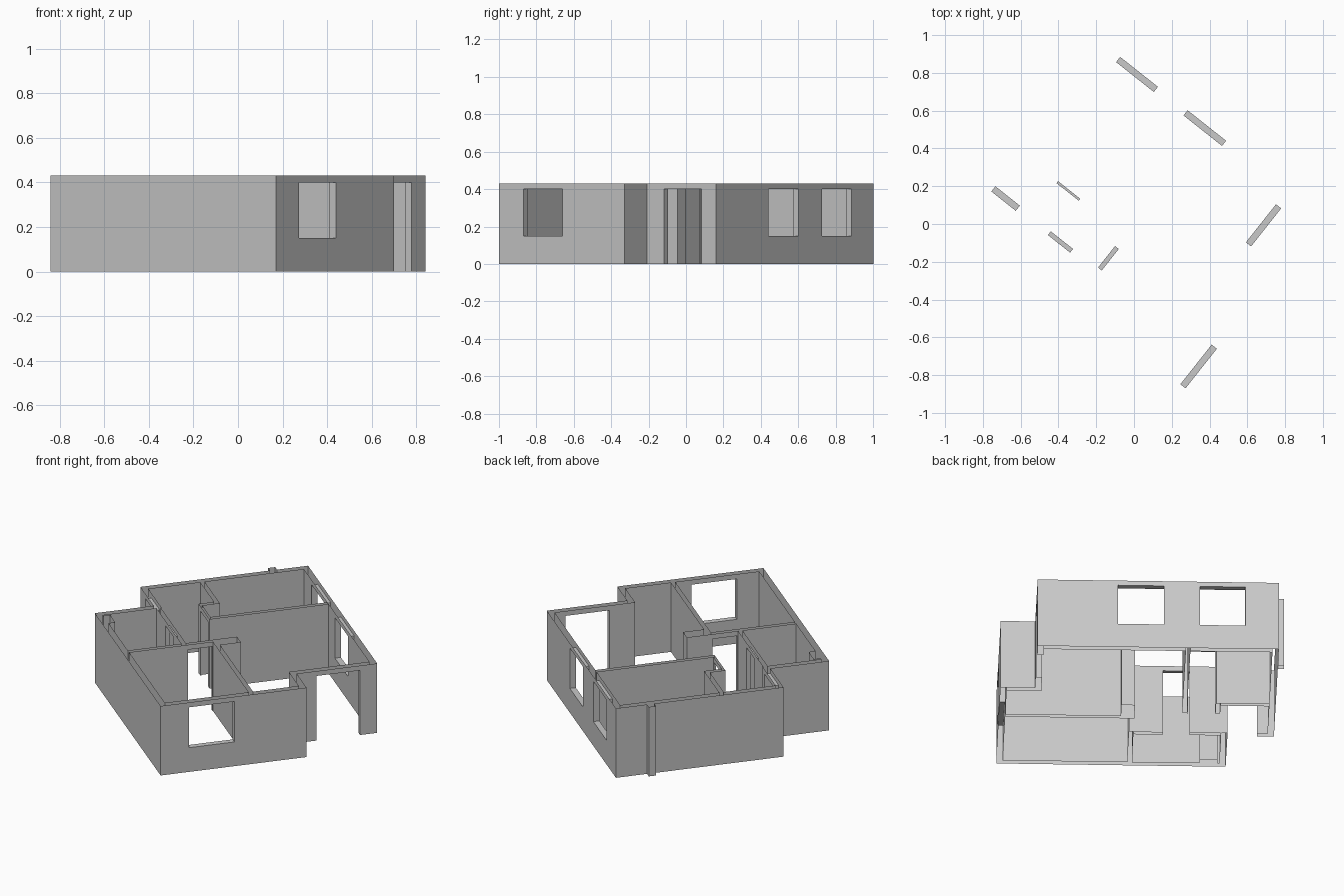
import bpy
import bmesh
from math import radians
from mathutils import Matrix

cube = bpy.data.objects.get("Cube")
if cube:
    bpy.data.objects.remove(cube, do_unlink=True)

grey = bpy.data.materials.new("plaster_grey")
grey.use_nodes = True
colour = (0.58, 0.58, 0.58, 1)
grey.diffuse_color = colour
grey.node_tree.nodes["Principled BSDF"].inputs["Base Color"].default_value = colour

# Plan measurements, along the house's own two axes from its near corner
HEAD, SILL, TOP = 0.4, 0.15, 0.43
T = 0.035                       # outer wall thickness
WEST, BACK, JOG, SIDE = -1.549, 1.327, -0.194, -1.288
HALL = -0.735                   # hall wall face

# Wall footprints: (a0, a1, b0, b1)
parts = {
    "outer_walls": [
        (SIDE, 0, 0, T),
        (-T, 0, 0, 0.855),
        (JOG - T, 0, 0.82, 0.855),
        (JOG - T, JOG, 0.82, BACK),
        (WEST, JOG, BACK - T, BACK),
        (WEST, WEST + T, 0.345, BACK),
        (WEST, SIDE + T, 0.345, 0.38),
        (SIDE, SIDE + T, 0, 0.38),
    ],
    "inner_walls": [
        (HALL - 0.025, HALL, T, 0.552),
        (HALL, -T, 0.527, 0.552),
        (SIDE + T, HALL, 0.35, 0.375),
        (-1.24, -1.028, 0.594, 0.607),
        (-1.24, -1.215, 0.594, 0.71),
        (WEST + T, -1.215, 0.685, 0.71),
        (-1.053, -1.028, 0.594, BACK - T),
    ],
    "service_shafts": [
        (HALL - 0.025, -0.685, 0.527, 0.675),
        (-1.24, -1.14, T, 0.075),
    ],
    "outside_pilaster": [(WEST - T, WEST, 1.104, 1.145)],
}

# Doors and windows: (a0, a1, b0, b1, bottom)
openings = [
    (-1.36, -1.105, BACK - T, BACK, SILL),
    (-0.905, -0.645, BACK - T, BACK, SILL),
    (-T, 0, 0.166, 0.433, SILL),
    (JOG - T, JOG, 0.97, 1.227, 0),
    (HALL - 0.025, HALL, 0.38, 0.525, 0),
    (-1.075, -0.925, 0.35, 0.375, 0),
    (-1.21, -1.06, 0.594, 0.607, 0),
    (-1.453, SIDE, 0.345, 0.38, 0),
]

# Divide the plan on every wall and opening line
boxes = [r for rects in parts.values() for r in rects] + openings
aa = sorted({round(v, 4) for r in boxes for v in r[:2]})
bb = sorted({round(v, 4) for r in boxes for v in r[2:4]})
zz = [0, SILL, HEAD, TOP]


def inside(rect, a, b):
    return rect[0] < a < rect[1] and rect[2] < b < rect[3]


def owner(a, b, z):
    """Name of the part filling this spot, or None."""
    if z < HEAD and any(inside(o, a, b) and z > o[4] for o in openings):
        return None
    for name, rects in parts.items():
        if any(inside(r, a, b) for r in rects):
            return name
    return None


grid = (aa, bb, zz)
solid = {}
for i in range(len(aa) - 1):
    for j in range(len(bb) - 1):
        for k in range(len(zz) - 1):
            mid = [(g[n] + g[n + 1]) / 2 for g, n in zip(grid, (i, j, k))]
            name = owner(*mid)
            if name:
                solid[i, j, k] = name

place = Matrix.Translation((0.17, -1, 0)) @ Matrix.Rotation(radians(-38.35), 4, "Z")


def add_side(bm, cell, axis, step):
    """One face of a cell, facing outward."""
    p, q = (axis + 1) % 3, (axis + 2) % 3
    corners = [(0, 0), (1, 0), (1, 1), (0, 1)]
    verts = []
    for s, t in corners[::step]:
        n = list(cell)
        n[axis] += step > 0
        n[p] += s
        n[q] += t
        verts.append(bm.verts.new([g[m] for g, m in zip(grid, n)]))
    bm.faces.new(verts)


# Skin each part; wall tops and feet stay open
for part in parts:
    bm = bmesh.new()
    for cell, name in solid.items():
        if name != part:
            continue
        for axis in range(3):
            for step in (-1, 1):
                beside = list(cell)
                beside[axis] += step
                capped = axis == 2 and not 0 <= beside[2] < len(zz) - 1
                if not capped and tuple(beside) not in solid:
                    add_side(bm, cell, axis, step)
    bmesh.ops.remove_doubles(bm, verts=bm.verts, dist=0.0001)
    bmesh.ops.dissolve_limit(bm, angle_limit=0.01, verts=bm.verts, edges=bm.edges)
    bm.transform(place)
    mesh = bpy.data.meshes.new(part)
    bm.to_mesh(mesh)
    bm.free()
    mesh.materials.append(grey)
    bpy.context.collection.objects.link(bpy.data.objects.new(part, mesh))
